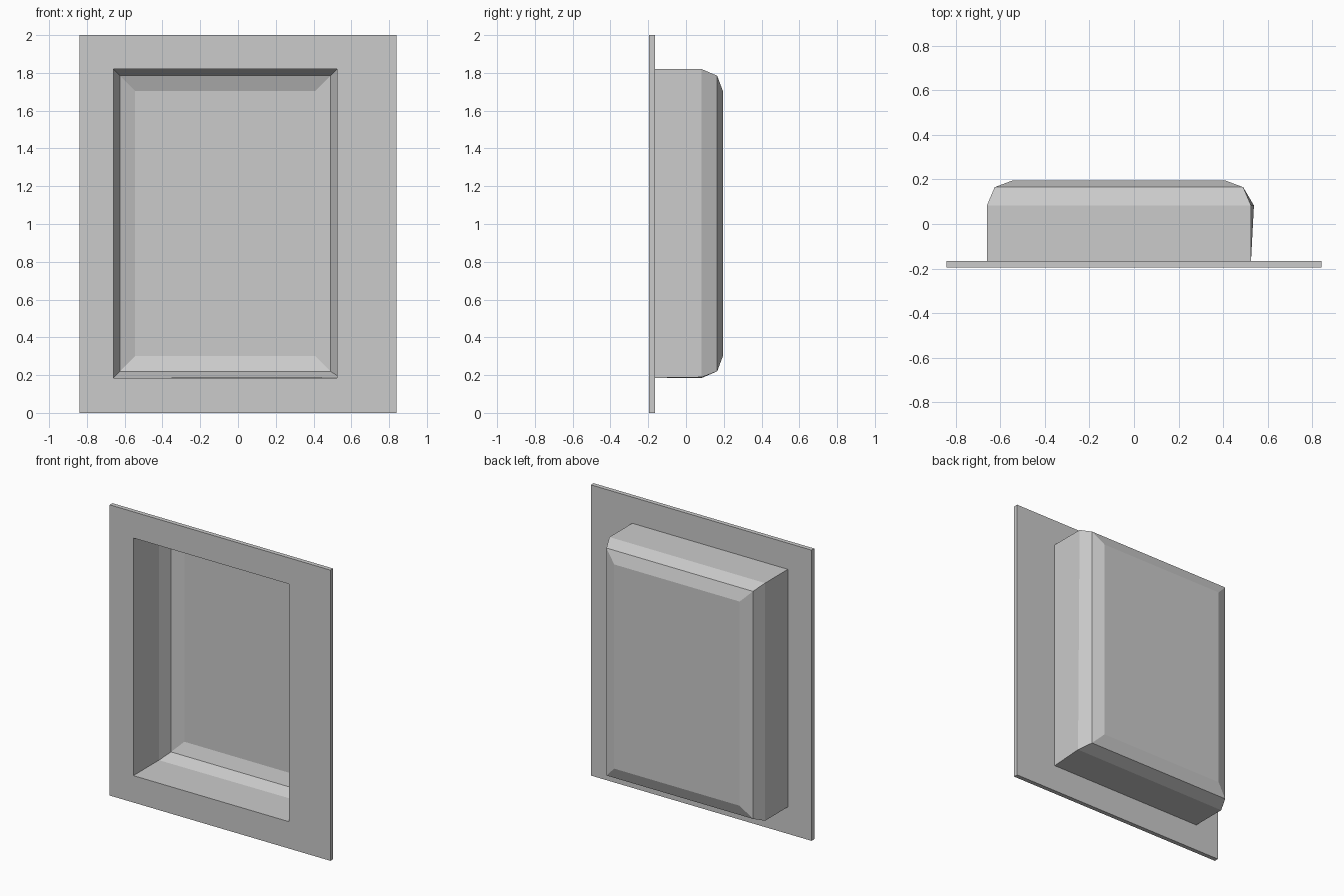
import bpy, bmesh

if "Cube" in bpy.data.objects:
    bpy.data.objects.remove(bpy.data.objects["Cube"])

X0, X1, Z0, Z1 = -0.66, 0.525, 0.185, 1.82   # opening


def ring(bm, y, x0, x1, z0, z1):
    return [bm.verts.new((x, y, z)) for x, z in ((x0, z0), (x1, z0), (x1, z1), (x0, z1))]


def inset_ring(bm, y, d):
    return ring(bm, y, X0 + d, X1 - d, Z0 + d, Z1 - d)


def bridge(bm, a, b):
    for i in range(4):
        j = (i + 1) % 4
        bm.faces.new((a[i], a[j], b[j], b[i]))


def finish(bm, name):
    me = bpy.data.meshes.new(name)
    bm.to_mesh(me)
    bm.free()
    ob = bpy.data.objects.new(name, me)
    bpy.context.collection.objects.link(ob)
    return ob


# Flat front plate with a rectangular opening
bm = bmesh.new()
rings = [ring(bm, -0.195, -0.84, 0.84, 0, 2), inset_ring(bm, -0.195, 0),
         inset_ring(bm, -0.165, 0), ring(bm, -0.165, -0.84, 0.84, 0, 2)]
for i in range(4):
    bridge(bm, rings[i], rings[(i + 1) % 4])
bmesh.ops.recalc_face_normals(bm, faces=bm.faces)
finish(bm, "front_plate")

# Thin-walled recessed tub with a chamfered back, open at the front
bm = bmesh.new()
profile = [(-0.165, 0), (0.083, 0), (0.165, 0.035), (0.195, 0.115)]   # (y, inset)
rings = [inset_ring(bm, y, d) for y, d in profile]
for a, b in zip(rings, rings[1:]):
    bridge(bm, a, b)
bm.faces.new(rings[-1])
# slight outward flare of the lower right corner
rings[1][1].co.x += 0.013
rings[1][1].co.z += 0.004
bmesh.ops.recalc_face_normals(bm, faces=bm.faces)
back = max(bm.faces, key=lambda f: f.calc_center_median().y)
if back.normal.y < 0:
    bmesh.ops.reverse_faces(bm, faces=bm.faces)
finish(bm, "recessed_tub")
